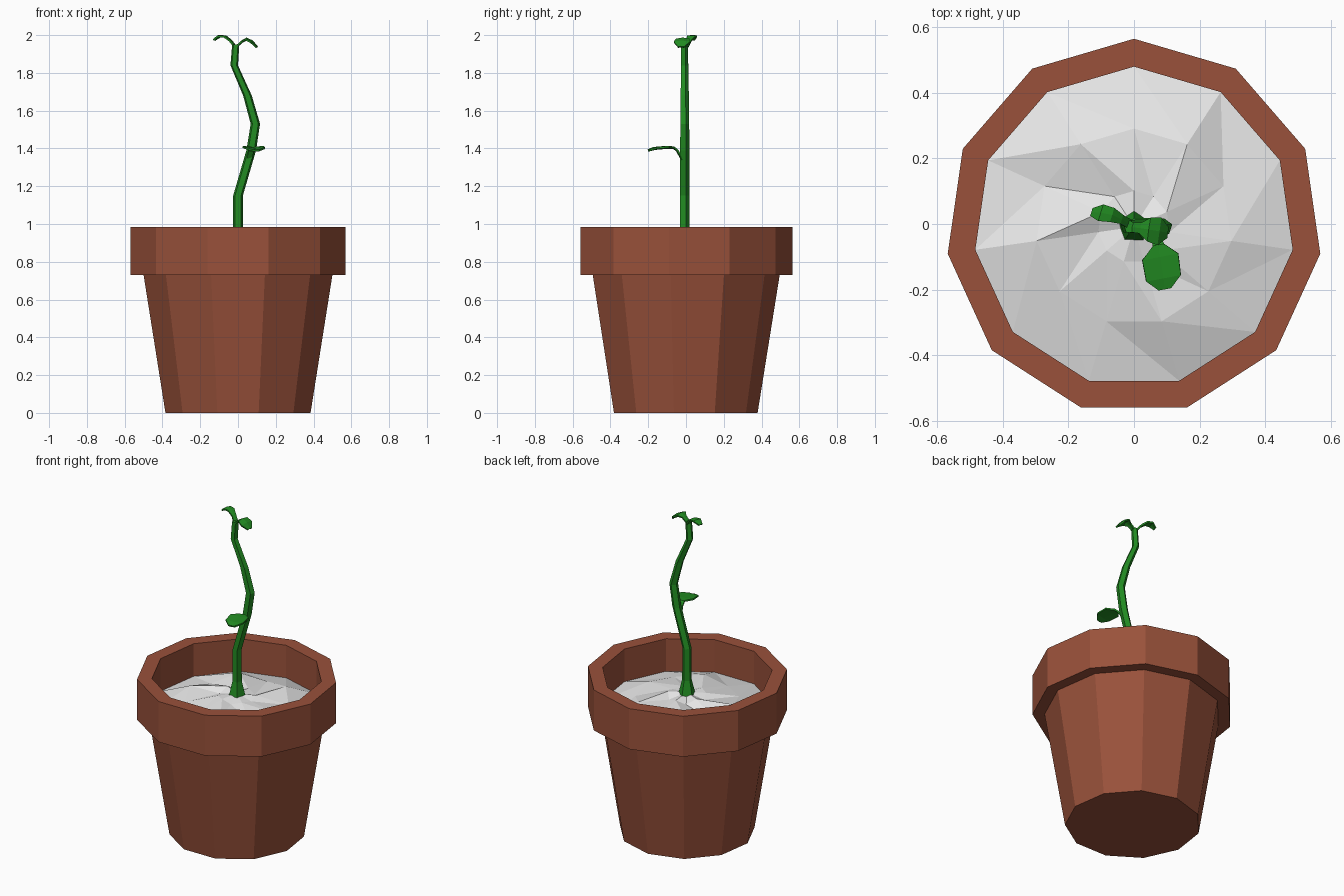
import bpy, bmesh, math
from mathutils import Vector

cube = bpy.data.objects.get("Cube")
if cube:
    bpy.data.objects.remove(cube, do_unlink=True)

CENTRE_Y = -0.009
SIDES = 11


def material(name, colour):
    m = bpy.data.materials.new(name)
    m.use_nodes = True
    m.diffuse_color = (*colour, 1)
    bsdf = m.node_tree.nodes["Principled BSDF"]
    bsdf.inputs["Base Color"].default_value = (*colour, 1)
    bsdf.inputs["Roughness"].default_value = 0.9
    return m


terracotta = material("terracotta", (0.32, 0.083, 0.043))
pale_soil = material("pale soil", (0.8, 0.8, 0.8))
leaf_green = material("leaf green", (0.016, 0.26, 0.016))


def finish(bm, name, mat):
    bmesh.ops.recalc_face_normals(bm, faces=bm.faces)
    mesh = bpy.data.meshes.new(name)
    bm.to_mesh(mesh)
    bm.free()
    mesh.materials.append(mat)
    obj = bpy.data.objects.new(name, mesh)
    bpy.context.collection.objects.link(obj)
    return obj


def ring(bm, sides, radius, z, x=0.0, heights=None):
    """Polygon of vertices with one corner pointing to the back."""
    verts = []
    for k in range(sides):
        a = math.pi / 2 + k * math.tau / sides
        dz = heights[k] if heights else 0
        verts.append(bm.verts.new((x + radius * math.cos(a),
                                   CENTRE_Y + radius * math.sin(a), z + dz)))
    return verts


def bridge(bm, a, b, split=False):
    n = len(a)
    for k in range(n):
        j = (k + 1) % n
        if split:
            bm.faces.new((a[k], a[j], b[k]))
            bm.faces.new((a[j], b[j], b[k]))
        else:
            bm.faces.new((a[k], a[j], b[j], b[k]))


def lofted(name, sides, stations, mat):
    """Closed solid through (radius, z, x) stations."""
    bm = bmesh.new()
    rings = [ring(bm, sides, *s) for s in stations]
    for a, b in zip(rings, rings[1:]):
        bridge(bm, a, b)
    bm.faces.new(rings[0])
    bm.faces.new(rings[-1])
    return finish(bm, name, mat)


# Pot: tapered body, overhanging rim, and hollow inside
lofted("pot", SIDES, [(0.388, 0, 0), (0.505, 0.73, 0), (0.574, 0.73, 0),
                      (0.574, 0.985, 0), (0.489, 0.985, 0), (0.489, 0.74, 0)], terracotta)

# Soil: uneven faceted mound
bm = bmesh.new()
bumps = [0.0, 0.03, -0.02, 0.025, 0.0, -0.01, 0.02, 0.0, 0.01, -0.01, 0.03]
outer = ring(bm, SIDES, 0.489, 0.78)
middle = ring(bm, SIDES, 0.3, 0.83, 0, bumps)
inner = ring(bm, SIDES, 0.11, 0.86, 0, [b * -0.6 for b in bumps])
bridge(bm, outer, middle, True)
bridge(bm, middle, inner, True)
top = bm.verts.new((0, CENTRE_Y, 0.87))
for k in range(SIDES):
    bm.faces.new((inner[k], inner[(k + 1) % SIDES], top))
soil = finish(bm, "soil", pale_soil)
if soil.data.polygons[0].normal.z < 0:
    soil.data.flip_normals()

# Stem: five-sided winding tube with a flared foot
lofted("stem", 5, [(0.052, 0.85, 0), (0.028, 0.95, 0), (0.027, 1.15, 0),
                   (0.027, 1.39, 0.07), (0.026, 1.53, 0.092),
                   (0.024, 1.68, 0.05), (0.021, 1.84, -0.02),
                   (0.02, 1.95, -0.012)], leaf_green)


def leaf(name, spine, widths, cup):
    """Creased blade along a spine, with raised or lowered edges."""
    bm = bmesh.new()
    direction = Vector(spine[-1]) - Vector(spine[0])
    side = direction.cross(Vector((0, 0, 1))).normalized()
    rows = []
    for p, w in zip(spine, widths):
        p = Vector(p)
        lift = Vector((0, 0, cup * w))
        rows.append([bm.verts.new(q) for q in (p - side * w + lift, p, p + side * w + lift)])
    for a, b in zip(rows, rows[1:]):
        for i in range(2):
            bm.faces.new((a[i], a[i + 1], b[i + 1], b[i]))
    obj = finish(bm, name, leaf_green)
    thick = obj.modifiers.new("thickness", "SOLIDIFY")
    thick.thickness = 0.01
    thick.offset = 0
    return obj


# Leaves: one on the front of the stem and a pair at the tip
leaf("front_leaf",
     [(0.06, -0.02, 1.34), (0.068, -0.045, 1.385), (0.075, -0.065, 1.403),
      (0.08, -0.1, 1.403), (0.09, -0.165, 1.397), (0.094, -0.198, 1.388)],
     [0.014, 0.014, 0.018, 0.056, 0.054, 0.02], 0.1)
leaf("tip_leaf_right",
     [(-0.015, 0.0, 1.94), (-0.04, 0.015, 1.972), (-0.068, 0.028, 1.994),
      (-0.1, 0.034, 1.996), (-0.127, 0.036, 1.975)],
     [0.014, 0.014, 0.022, 0.026, 0.012], -0.1)
leaf("tip_leaf_left",
     [(-0.01, -0.01, 1.94), (0.022, -0.013, 1.968), (0.045, -0.017, 1.982),
      (0.075, -0.022, 1.968), (0.1, -0.026, 1.938)],
     [0.014, 0.016, 0.036, 0.042, 0.016], -0.15)
